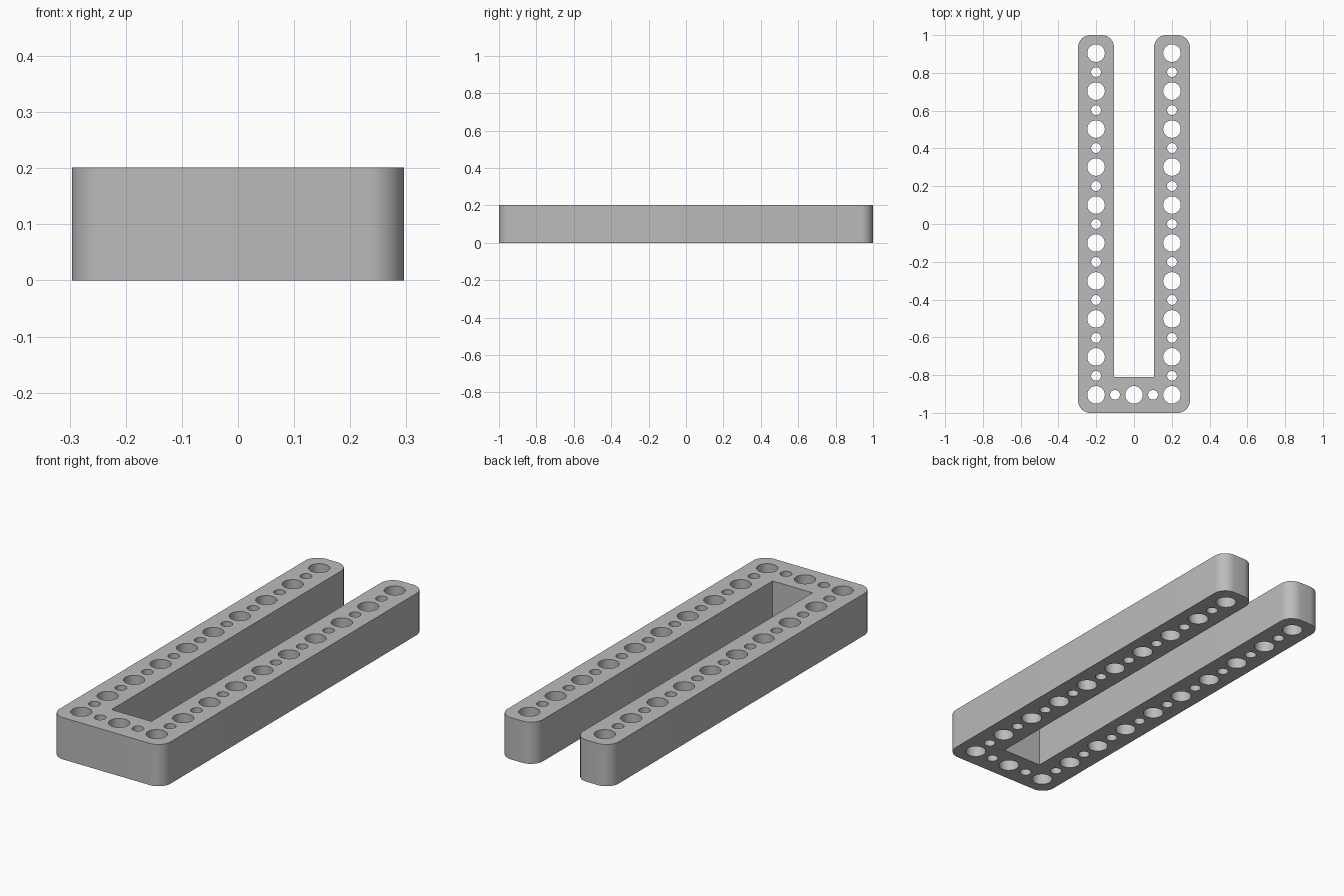
import bpy
import bmesh
from math import sin, cos, pi, radians

cube = bpy.data.objects.get("Cube")
if cube:
    bpy.data.objects.remove(cube, do_unlink=True)

HALF_W, HEIGHT = 0.296, 0.201
ARM = 0.19               # width of each arm and of the bridge
ROUND = 0.065            # corner radius
PITCH = 0.1005           # hole spacing, big and small alternating
EDGE = 9 * PITCH         # distance of the hole rows from the centre
BIG, SMALL = 0.0465, 0.026


def arc(x, y, r, start, sweep, n):
    return [(x + r * cos(start + sweep * i / n), y + r * sin(start + sweep * i / n))
            for i in range(n + 1)]


def add_loop(bm, points):
    verts = [bm.verts.new((x, y, 0)) for x, y in points]
    for a, b in zip(verts, verts[1:] + verts[:1]):
        bm.edges.new((a, b))


# U-shaped outline: right half from the front edge round to the slot, then mirrored
inner = HALF_W - ARM
far, near = HALF_W - ROUND, inner + ROUND
half = (arc(far, ROUND - 1, ROUND, -pi / 2, pi / 2, 10)
        + arc(far, 1 - ROUND, ROUND, 0, pi / 2, 10)
        + arc(near, 1 - ROUND, ROUND, pi / 2, pi / 2, 10)
        + [(inner, ARM - 1)])
bm = bmesh.new()
add_loop(bm, half + [(-x, y) for x, y in reversed(half)])

# Rows of holes along both arms and across the bridge
holes = [(side * 2 * PITCH, i * PITCH - EDGE, i) for side in (-1, 1) for i in range(19)]
holes += [(i * PITCH, -EDGE, i) for i in (-1, 0, 1)]
for x, y, i in holes:
    add_loop(bm, arc(x, y, SMALL if i % 2 else BIG, 0, 2 * pi, 32)[:-1])

# Fill the flat plan and raise it into a solid
bmesh.ops.triangle_fill(bm, use_beauty=True, use_dissolve=False,
                        edges=bm.edges[:], normal=(0, 0, 1))
raised = bmesh.ops.extrude_face_region(bm, geom=bm.faces[:], use_keep_orig=True)
bmesh.ops.translate(bm, vec=(0, 0, HEIGHT),
                    verts=[g for g in raised["geom"] if isinstance(g, bmesh.types.BMVert)])
bmesh.ops.recalc_face_normals(bm, faces=bm.faces[:])

mesh = bpy.data.meshes.new("perforated_fork_beam")
bm.to_mesh(mesh)
bm.free()
beam = bpy.data.objects.new("perforated_fork_beam", mesh)
bpy.context.collection.objects.link(beam)

# Plain grey plastic
grey = bpy.data.materials.new("grey")
grey.use_nodes = True
colour = (0.5, 0.5, 0.5, 1)
grey.diffuse_color = colour
grey.node_tree.nodes["Principled BSDF"].inputs["Base Color"].default_value = colour
mesh.materials.append(grey)

bpy.ops.object.select_all(action='DESELECT')
beam.select_set(True)
bpy.context.view_layer.objects.active = beam
bpy.ops.object.shade_smooth_by_angle(angle=radians(35))
